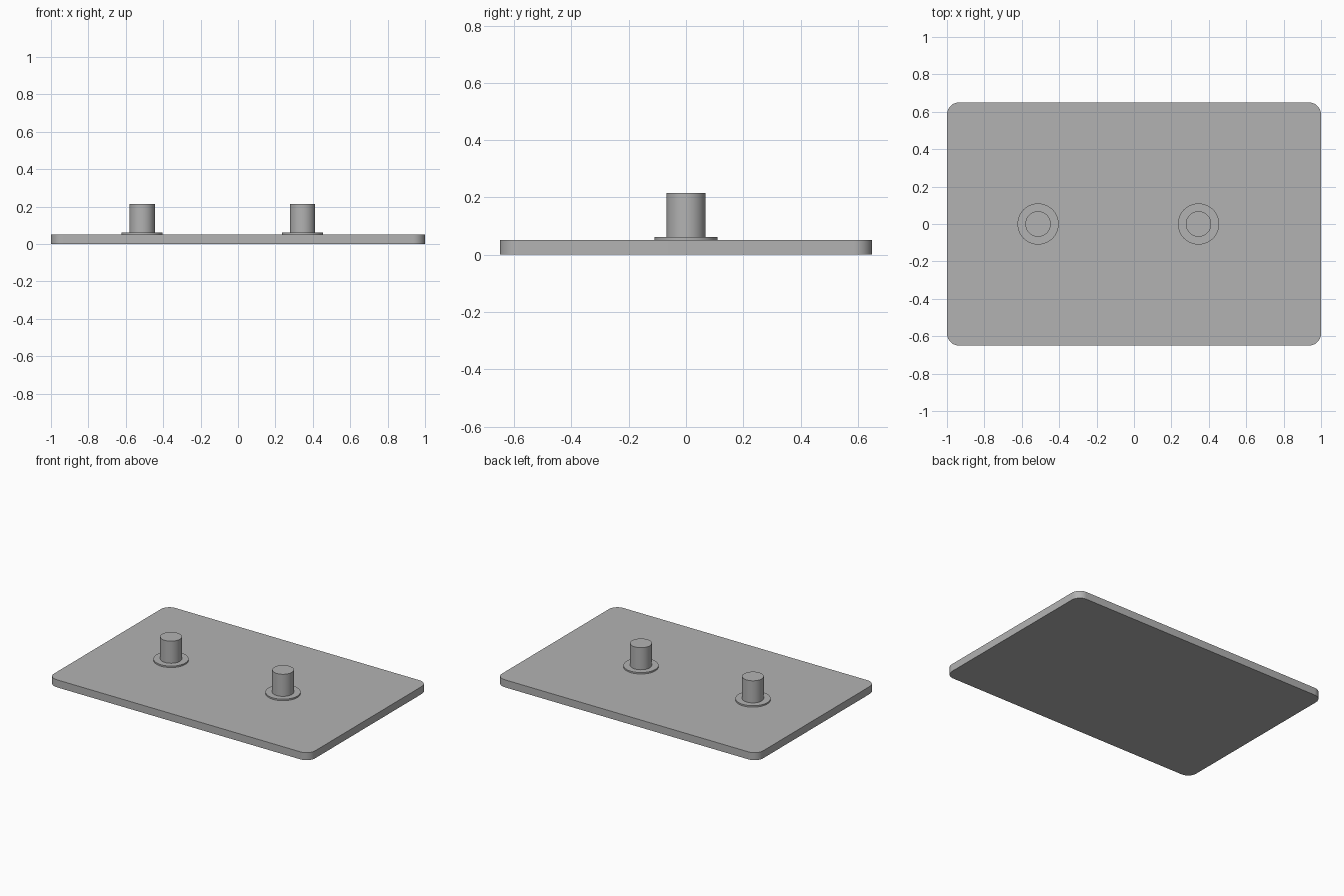
import bpy
import bmesh
import math

if "Cube" in bpy.data.objects:
    bpy.data.objects.remove(bpy.data.objects["Cube"], do_unlink=True)

GREY = (0.45, 0.45, 0.45, 1.0)
grey = bpy.data.materials.new("plain_grey")
grey.use_nodes = True
grey.diffuse_color = GREY
grey.node_tree.nodes["Principled BSDF"].inputs["Base Color"].default_value = GREY


def extruded(name, outline, bottom, top):
    """Solid prism from a flat outline, with smooth sides and sharp rims."""
    bm = bmesh.new()
    base = bm.faces.new([bm.verts.new((x, y, bottom)) for x, y in outline])
    result = bmesh.ops.extrude_face_region(bm, geom=[base], use_keep_orig=True)
    raised = [v for v in result["geom"] if isinstance(v, bmesh.types.BMVert)]
    bmesh.ops.translate(bm, verts=raised, vec=(0, 0, top - bottom))
    bmesh.ops.recalc_face_normals(bm, faces=bm.faces)
    mesh = bpy.data.meshes.new(name)
    bm.to_mesh(mesh)
    bm.free()
    mesh.materials.append(grey)
    obj = bpy.data.objects.new(name, mesh)
    bpy.context.collection.objects.link(obj)
    bpy.ops.object.select_all(action="DESELECT")
    obj.select_set(True)
    bpy.context.view_layer.objects.active = obj
    bpy.ops.object.shade_smooth_by_angle(angle=math.radians(30))
    return obj


def arc(cx, cy, radius, start, sweep, steps):
    angles = [start + sweep * i / steps for i in range(steps + 1)]
    return [(cx + radius * math.cos(a), cy + radius * math.sin(a)) for a in angles]


def circle(cx, radius, sides=64):
    return arc(cx, 0, radius, 0, math.tau, sides)[:-1]


# Base plate with rounded corners
HALF_X, HALF_Y, CORNER = 1.0, 0.65, 0.065
PLATE_TOP, FLANGE_TOP, PEG_TOP = 0.052, 0.062, 0.215
outline = []
for i, (sx, sy) in enumerate([(1, 1), (-1, 1), (-1, -1), (1, -1)]):
    outline += arc(sx * (HALF_X - CORNER), sy * (HALF_Y - CORNER), CORNER,
                   i * math.pi / 2, math.pi / 2, 12)
extruded("base_plate", outline, 0, PLATE_TOP)

# Two upright pegs, each standing on a thin round flange
for side, x in (("right", -0.513), ("left", 0.345)):
    extruded(side + "_flange", circle(x, 0.11), PLATE_TOP, FLANGE_TOP)
    extruded(side + "_peg", circle(x, 0.068), FLANGE_TOP, PEG_TOP)
